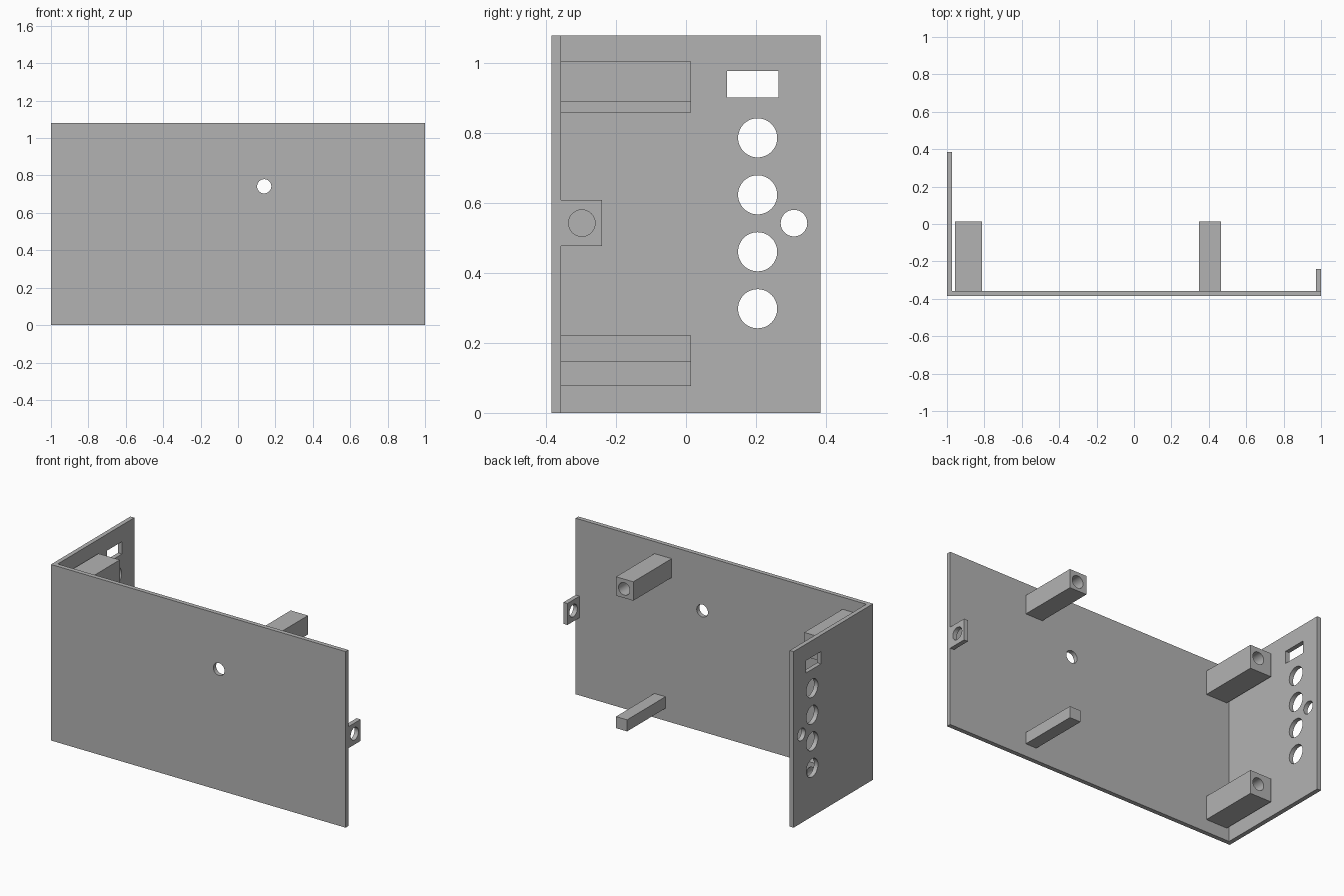
import bpy, bmesh
from math import pi
from mathutils import Matrix, Vector

default = bpy.data.objects.get("Cube")
if default:
    bpy.data.objects.remove(default, do_unlink=True)

GREY = (0.45, 0.45, 0.45, 1)
grey = bpy.data.materials.new("plain grey")
grey.use_nodes = True
grey.diffuse_color = GREY
grey.node_tree.nodes["Principled BSDF"].inputs["Base Color"].default_value = GREY

HEIGHT, WALL = 1.08, 0.027
FRONT, BACK = -0.385, 0.385
INNER = FRONT + WALL
POST_END = 0.014
MID = HEIGHT / 2 + 0.003
SMALL_R, BIG_R = 0.038, 0.056


def finish(name, bm):
    bmesh.ops.recalc_face_normals(bm, faces=bm.faces)
    mesh = bpy.data.meshes.new(name)
    bm.to_mesh(mesh)
    bm.free()
    mesh.materials.append(grey)
    obj = bpy.data.objects.new(name, mesh)
    bpy.context.collection.objects.link(obj)
    return obj


def box(name, x, y, z):
    lo, hi = Vector((x[0], y[0], z[0])), Vector((x[1], y[1], z[1]))
    bm = bmesh.new()
    bmesh.ops.create_cube(bm, size=1, matrix=Matrix.Translation((lo + hi) / 2)
                          @ Matrix.Diagonal((*(hi - lo), 1)))
    return finish(name, bm)


def rod(name, centre, radius, length, axis):
    turn = Matrix.Rotation(pi / 2, 4, "Y" if axis == "x" else "X")
    bm = bmesh.new()
    bmesh.ops.create_cone(bm, cap_ends=True, segments=48, radius1=radius, radius2=radius,
                          depth=length, matrix=Matrix.Translation(centre) @ turn)
    return finish(name, bm)


def cut(obj, cutters):
    # Apply each cut, then discard its helper
    bpy.ops.object.select_all(action="DESELECT")
    bpy.context.view_layer.objects.active = obj
    obj.select_set(True)
    for cutter in cutters:
        cutter.hide_render = True
        mod = obj.modifiers.new("hole", "BOOLEAN")
        mod.operation, mod.solver, mod.object = "DIFFERENCE", "EXACT", cutter
        bpy.ops.object.modifier_apply(modifier=mod.name)
        bpy.data.objects.remove(cutter, do_unlink=True)
    bpy.ops.object.shade_smooth_by_angle(angle=pi / 6)


# Folded plate: front wall and right side panel as one L-shaped profile
outline = [(-1, FRONT), (1, FRONT), (1, INNER), (-1 + WALL, INNER),
           (-1 + WALL, BACK), (-1, BACK)]
bm = bmesh.new()
base = bm.faces.new([bm.verts.new((x, y, 0)) for x, y in outline])
top = bmesh.ops.extrude_face_region(bm, geom=[base])["geom"]
bmesh.ops.translate(bm, vec=(0, 0, HEIGHT),
                    verts=[v for v in top if isinstance(v, bmesh.types.BMVert)])
plate = finish("folded_plate", bm)

# Openings: front hole, side panel slot, row of large holes, fixing hole
side = -1 + WALL / 2
holes = [rod("front_hole", (0.14, FRONT + WALL / 2, 0.742), SMALL_R, 0.1, "y"),
         box("slot", (-1.05, -0.93), (0.118, 0.265), (0.903, 0.979)),
         rod("fixing_hole", (side, 0.309, MID), SMALL_R, 0.1, "x")]
holes += [rod("large_hole", (side, 0.205, 0.298 + 0.163 * i), BIG_R, 0.1, "x")
          for i in range(4)]
cut(plate, holes)

# Fixing tab on the left edge
tab = box("left_tab", (1 - WALL, 1), (INNER, -0.24), (MID - 0.066, MID + 0.066))
cut(tab, [rod("tab_hole", (1 - WALL / 2, -0.298, MID), SMALL_R, 0.1, "x")])

# Posts with blind screw holes: x range, z range, hole centre
posts = {
    "upper_right_post": ((-0.957, -0.812), (0.86, 1.006), (-0.868, 0.943)),
    "lower_right_post": ((-0.957, -0.812), (0.077, 0.222), (-0.868, 0.155)),
    "upper_left_post": ((0.348, 0.465), (0.89, 1.006), (0.41, 0.946)),
}
for name, (x, z, hole) in posts.items():
    post = box(name, x, (INNER, POST_END), z)
    cut(post, [rod("screw_hole", (hole[0], POST_END, hole[1]), SMALL_R, 0.5, "y")])

# Slim solid post
box("lower_left_post", (0.39, 0.465), (INNER, POST_END), (0.077, 0.148))
